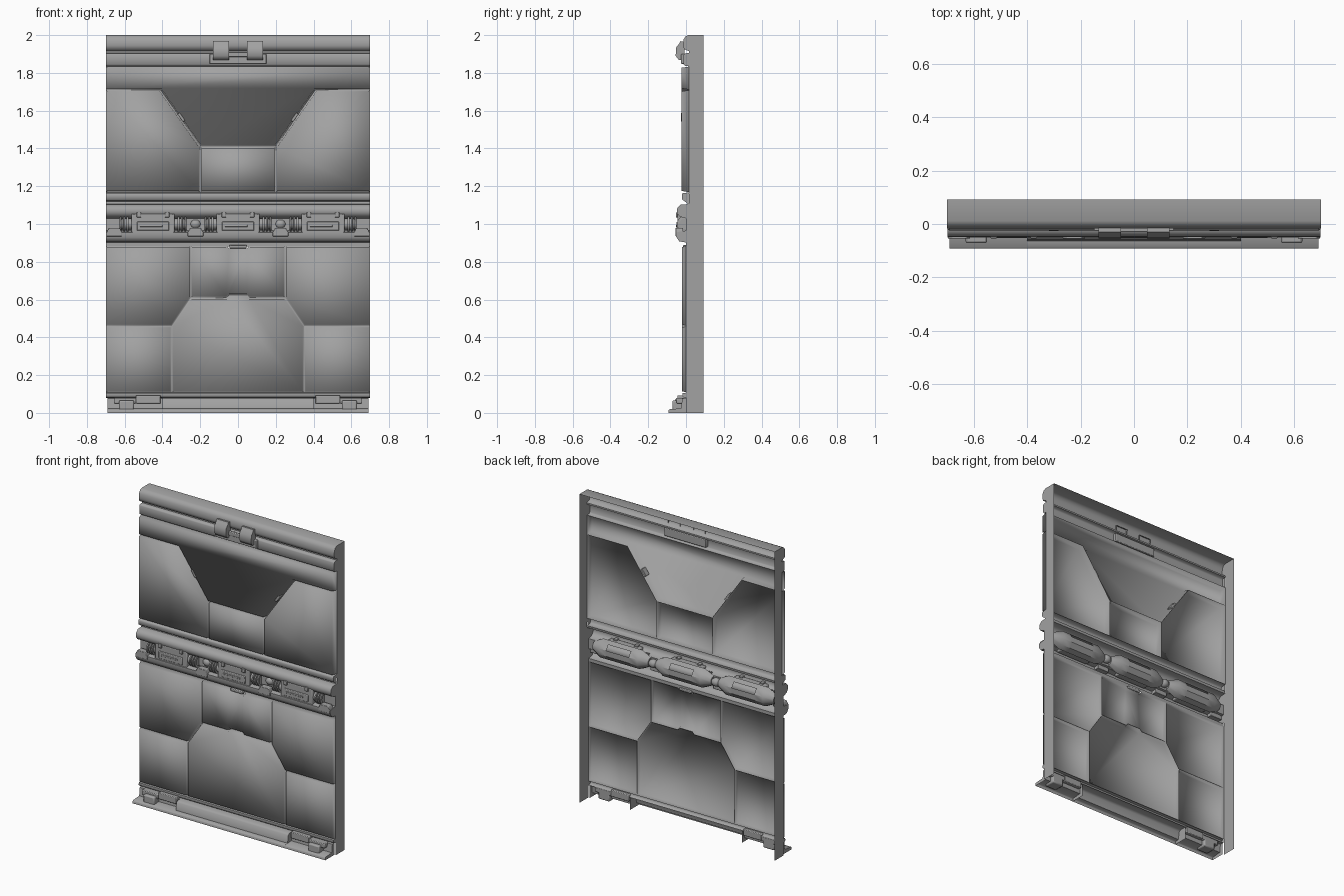
import bpy, bmesh, math
from mathutils import Vector

if "Cube" in bpy.data.objects:
    bpy.data.objects.remove(bpy.data.objects["Cube"])

BACK = 0.092
GREY = bpy.data.materials.new("dark_grey")
GREY.diffuse_color = (.36, .36, .36, 1)
GREY.use_nodes = True
GREY.node_tree.nodes["Principled BSDF"].inputs["Base Color"].default_value = GREY.diffuse_color


def finish(name, bm, bevel=0, angle=35):
    bmesh.ops.recalc_face_normals(bm, faces=bm.faces)
    me = bpy.data.meshes.new(name)
    bm.to_mesh(me)
    bm.free()
    me.materials.append(GREY)
    ob = bpy.data.objects.new(name, me)
    bpy.context.collection.objects.link(ob)
    if bevel:
        m = ob.modifiers.new("bevel", "BEVEL")
        m.width, m.segments, m.limit_method = bevel, 2, "ANGLE"
    if angle:
        bpy.ops.object.select_all(action="DESELECT")
        ob.select_set(True)
        bpy.context.view_layer.objects.active = ob
        bpy.ops.object.shade_smooth_by_angle(angle=math.radians(angle))
    return ob


def sheet(name, prof, x0, x1, corner=None):
    """Open-backed strip: a (y, z) profile swept along x, with end caps."""
    bm = bmesh.new()
    a, b = ([bm.verts.new((x, y, z)) for y, z in prof] for x in (x0, x1))
    for i in range(len(prof) - 1):
        bm.faces.new((a[i], a[i + 1], b[i + 1], b[i]))
    for x, row in ((x0, a), (x1, b)):
        bm.faces.new(row + ([bm.verts.new((x, *corner))] if corner else []))
    return finish(name, bm, angle=65)


def inset(pts, d):
    """Mitred inward offset of a counter-clockwise polygon."""
    out, n = [], len(pts)
    for i in range(n):
        p, q, r = (Vector(pts[(i + k) % n]) for k in (-1, 0, 1))
        e, f = (q - p).normalized(), (r - q).normalized()
        n1, n2 = Vector((-e.y, e.x)), Vector((-f.y, f.x))
        out.append(q + (n1 + n2) * (d / (1 + n1.dot(n2))))
    return out


def panel(name, pts, groove, front, mirror=False):
    """Raised sheet panel, outline in (x, z), softly shaded over its rim."""
    if mirror:
        pts = [(-x, z) for x, z in pts]
    area = sum(p[0] * q[1] - q[0] * p[1] for p, q in zip(pts, pts[1:] + pts[:1]))
    if area < 0:
        pts = pts[::-1]
    bm = bmesh.new()
    rings = []
    for d, y in ((0, groove), (.002, groove), (.008, front)):
        rings.append([bm.verts.new((p[0], y, p[1])) for p in inset(pts, d)])
    n = len(pts)
    for r, s in zip(rings, rings[1:]):
        for i in range(n):
            bm.faces.new((r[i], r[(i + 1) % n], s[(i + 1) % n], s[i]))
    bm.faces.new(rings[-1])
    finish(name, bm, angle=100)


def box(name, x, y, z, bevel=.004):
    bm = bmesh.new()
    bmesh.ops.create_cube(bm, size=1)
    for v in bm.verts:
        v.co = [c[0] if k < 0 else c[1] for k, c in zip(v.co, (x, y, z))]
    return finish(name, bm, bevel)


def lathe_x(name, rings, cx, cy, cz, sides=20, arc=(0, 2 * math.pi), skip=None):
    """Shape turned about an x axis; rings are (x, radius)."""
    bm = bmesh.new()
    rows = []
    for x, r in rings:
        rows.append([])
        for i in range(sides + 1):
            t = arc[0] + (arc[1] - arc[0]) * i / sides
            rows[-1].append(bm.verts.new((cx + x, cy + r * math.cos(t), cz + r * math.sin(t))))
    for k, (a, b) in enumerate(zip(rows, rows[1:])):
        for i in range(sides):
            if (k, i) != skip:
                bm.faces.new((a[i], a[i + 1], b[i + 1], b[i]))
    bmesh.ops.remove_doubles(bm, verts=bm.verts, dist=1e-5)
    return finish(name, bm)


# Side walls
for s in (-1, 1):
    bm = bmesh.new()
    bm.faces.new([bm.verts.new((s * .7, y, z)) for y, z in
                  ((BACK, 0), (0, 0), (0, 1.1), (.015, 1.11), (.015, 2), (BACK, 2))])
    finish("side_wall", bm, angle=0)

# Header and rails spanning the full width
W = .698
sheet("header", [(BACK, 2), (.012, 2), (-.004, 1.992), (-.014, 1.975), (-.016, 1.945),
                 (-.01, 1.925), (.015, 1.915), (.015, 1.905)], -.7, .7)
sheet("upper_rail", [(.015, 1.905), (-.008, 1.903), (-.012, 1.895), (-.012, 1.845),
                     (-.006, 1.838), (.015, 1.835)], -W, W)
sheet("waist_rail", [(.015, 1.167), (-.018, 1.163), (-.022, 1.155), (-.02, 1.13),
                     (-.01, 1.122), (.015, 1.12), (.012, 1.105)], -W, W)
sheet("waist_band", [(.012, 1.105), (-.028, 1.103), (-.046, 1.085), (-.048, 1.06),
                     (-.034, 1.04), (-.01, 1.032), (0, 1.03), (0, .965), (-.03, .96),
                     (-.05, .955), (-.05, .93), (-.036, .908), (0, .902), (0, .88)], -W, W)
sheet("lower_rail", [(0, .107), (-.018, .104), (-.02, .09), (-.012, .082), (0, .08)], -W, W)

# Upper panels
U = dict(groove=.015, front=-.025)
panel("upper_centre_panel", [(-.7, 1.835), (-.7, 1.71), (-.41, 1.71), (-.2, 1.41),
                             (.2, 1.41), (.41, 1.71), (.7, 1.71), (.7, 1.835)], **U)
panel("upper_insert_panel", [(-.2, 1.167), (.2, 1.167), (.2, 1.41), (-.2, 1.41)], **U)
# Lower panels
L = dict(groove=0, front=-.022)
panel("lower_insert_panel", [(-.25, .61), (-.06, .61), (-.045, .625), (.045, .625), (.06, .61), (.25, .61),
                             (.25, .885), (.06, .885), (.045, .87), (-.045, .87), (-.06, .885), (-.25, .885)], **L)
panel("lower_centre_panel", [(-.35, .107), (.35, .107), (.35, .46), (.25, .61), (.06, .61), (.045, .625),
                             (-.045, .625), (-.06, .61), (-.25, .61), (-.35, .46)], **L)
box("insert_top_tab", (-.045, .045), (-.015, .004), (.871, .889))
for m in (False, True):
    panel("upper_side_panel", [(-.7, 1.167), (-.2, 1.167), (-.2, 1.41), (-.41, 1.71), (-.7, 1.71)], mirror=m, **U)
    panel("lower_side_panel", [(-.7, .46), (-.35, .46), (-.25, .61), (-.25, .885), (-.7, .885)], mirror=m, **L)
    panel("lower_corner_panel", [(-.7, .107), (-.35, .107), (-.35, .46), (-.7, .46)], mirror=m, **L)

# Diagonal clips and the header latch
for s in (-1, 1):
    clip = box("diagonal_clip", (-.008, .008), (-.026, .01), (-.025, .025), .003)
    clip.location = (s * .3, 0, 1.565)
    clip.rotation_euler.y = s * math.atan2(.21, .3)
    sheet("latch_lug", [(-.005, 1.965), (-.03, 1.968), (-.036, 1.955), (-.052, 1.935),
                        (-.055, 1.89), (-.04, 1.87), (-.01, 1.865)], s * .09 - .042, s * .09 + .042)
box("latch_plate", (-.15, .15), (-.026, .01), (1.847, 1.9))
box("latch_pin", (-.13, .13), (-.03, -.012), (1.885, 1.91))

# Waist modules: slotted pod behind, framed cartridge in front, spring collars at the ends
for x in (-.45, 0, .45):
    lathe_x("pod_shell", [(-.2, 0), (-.2, .03), (-.14, .06), (-.08, .06), (.08, .06), (.14, .06), (.2, .03), (.2, 0)],
            x, .002, 1.0, 5, (-math.pi / 2, math.pi / 2), (3, 3))
    lathe_x("module_barrel", [(-.17, 0), (-.17, .03), (.17, .03), (.17, 0)], x, -.008, 1.0)
    box("module_frame", (x - .115, x + .115), (-.045, 0), (.945, 1.055), .006)
    box("module_plate", (x - .085, x + .085), (-.05, -.03), (.965, 1.012))
    box("module_bar", (x - .07, x + .05), (-.053, -.03), (.985, .995), .002)
    for s in (-1, 1):
        box("module_clip", (x + s * .075 - .012, x + s * .075 + .012), (-.054, -.02), (1.035, 1.062), .003)
        for k in range(3):
            lathe_x("spring_collar", [(-.006, .028), (-.004, .042), (.004, .042), (.006, .028)],
                    x + s * (.135 + k * .018), -.006, 1.0)
for x in (-.225, .225):
    lathe_x("pod_coupler", [(-.03, 0), (-.024, .016), (-.01, .026), (.01, .026), (.024, .016), (.03, 0)],
            x, .012, 1.0, 14)
# Raised lugs along the lower waist bar
for x in (-.655, -.225, .225, .655):
    bm = bmesh.new()
    pts = ((-.042, .935), (.042, .935), (.042, .955), (.028, .98), (-.028, .98), (-.042, .955))
    f = bm.faces.new([bm.verts.new((x + px, -.055, pz)) for px, pz in pts])
    g = bmesh.ops.extrude_face_region(bm, geom=[f])
    bmesh.ops.translate(bm, vec=(0, .04, 0), verts=[v for v in g["geom"] if isinstance(v, bmesh.types.BMVert)])
    finish("waist_lug", bm, .003)

# Floor sill with hollow back, stepped ends and feet
sheet("sill_centre", [(0, .08), (-.045, .08), (-.058, .07), (-.064, .022), (-.088, .019), (-.092, .015), (-.092, 0)],
      -.4, .4, (0, 0))
for s in (-1, 1):
    sheet("sill_end", [(0, .08), (-.02, .076), (-.026, .024), (-.088, .019), (-.092, .015), (-.092, 0)],
          *sorted((s * .4, s * .69)), (0, 0))
    box("sill_bracket", sorted((s * .41, s * .54)), (-.045, 0), (.05, .092))
    box("sill_foot", sorted((s * .55, s * .63)), (-.072, 0), (.01, .066), .008)
    box("foot_cap", sorted((s * .54, s * .655)), (-.05, 0), (.05, .08))
